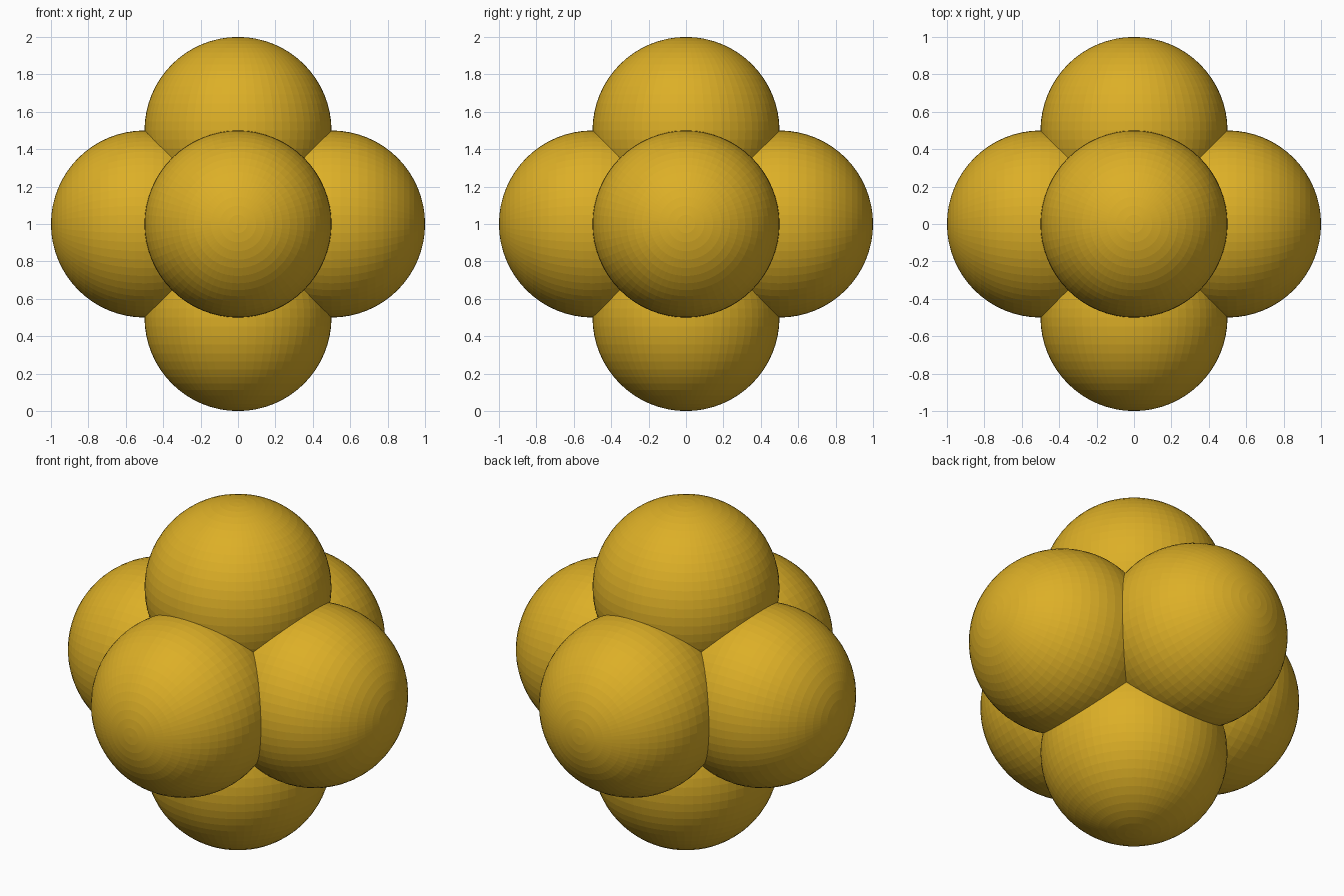
import bpy
from mathutils import Vector

if "Cube" in bpy.data.objects:
    bpy.data.objects.remove(bpy.data.objects["Cube"])

# Gold colour shared by every lobe
gold = bpy.data.materials.new("gold yellow")
gold.diffuse_color = (0.72, 0.43, 0.02, 1.0)
gold.use_nodes = True
gold.node_tree.nodes["Principled BSDF"].inputs["Base Color"].default_value = gold.diffuse_color

CENTRE = Vector((0, 0, 1))
RADIUS = 0.5

# Six overlapping spheres, one along each axis, with poles pointing outward
lobes = {
    "right_lobe": (1, 0, 0),
    "left_lobe": (-1, 0, 0),
    "back_lobe": (0, 1, 0),
    "front_lobe": (0, -1, 0),
    "top_lobe": (0, 0, 1),
    "bottom_lobe": (0, 0, -1),
}
for name, axis in lobes.items():
    direction = Vector(axis)
    bpy.ops.mesh.primitive_uv_sphere_add(
        segments=64, ring_count=32, radius=RADIUS,
        location=CENTRE + direction * RADIUS,
        rotation=direction.to_track_quat('Z', 'Y').to_euler())
    lobe = bpy.context.object
    lobe.name = name
    lobe.data.materials.append(gold)
    bpy.ops.object.shade_flat()
